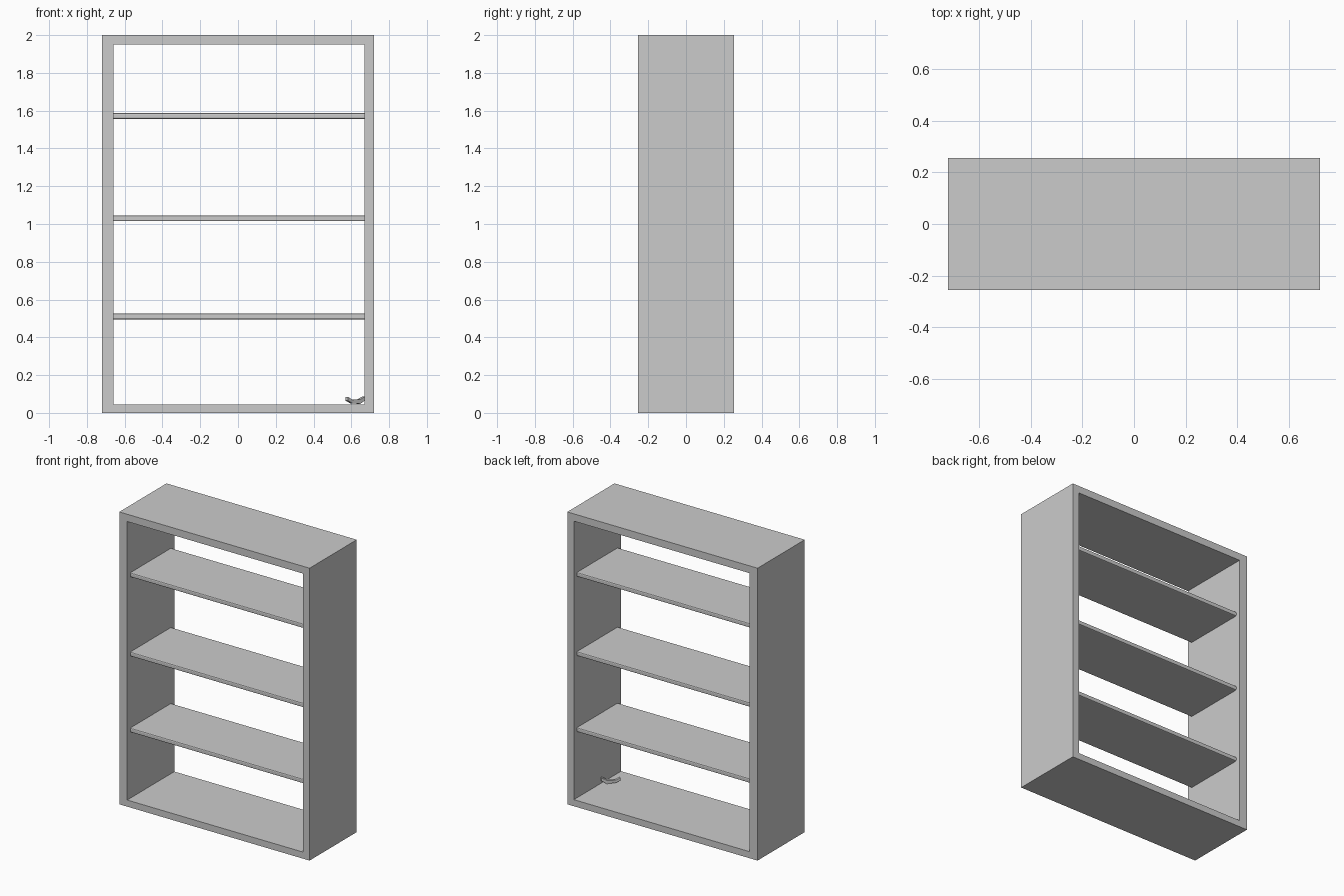
import bpy, bmesh

if "Cube" in bpy.data.objects:
    bpy.data.objects.remove(bpy.data.objects["Cube"])


def add_object(name, bm):
    mesh = bpy.data.meshes.new(name)
    bmesh.ops.recalc_face_normals(bm, faces=bm.faces)
    bm.to_mesh(mesh)
    bm.free()
    obj = bpy.data.objects.new(name, mesh)
    bpy.context.collection.objects.link(obj)
    return obj


def box(name, x, y, z, bevel=0.0):
    """Box from (min, max) pairs, with optional bevelled edges."""
    bm = bmesh.new()
    bmesh.ops.create_cube(bm, size=1)
    for v in bm.verts:
        v.co = [a + (c + 0.5) * (b - a) for c, (a, b) in zip(v.co, (x, y, z))]
    obj = add_object(name, bm)
    if bevel:
        mod = obj.modifiers.new("edge", 'BEVEL')
        mod.width = bevel
        mod.segments = 2
    return obj


DEPTH = (-0.255, 0.255)
INNER = (-0.66, 0.67)

# Outer frame
box("left_side", (-0.72, INNER[0]), DEPTH, (0, 2))
box("right_side", (INNER[1], 0.72), DEPTH, (0, 2))
box("top_panel", INNER, DEPTH, (1.95, 2))
box("bottom_panel", INNER, DEPTH, (0, 0.045))

# Inner shelves, set slightly back from the front and rear edges
for name, low, high in (("lower_shelf", 0.495, 0.525),
                        ("middle_shelf", 1.015, 1.045),
                        ("upper_shelf", 1.557, 1.587)):
    box(name, (INNER[0] - 0.01, INNER[1] + 0.01), (-0.222, 0.222),
        (low, high), bevel=0.007)

# Small bent scrap lying on the bottom panel: sections (x, y, z, radius)
path = [(0.575, -0.11, 0.075, 0.010), (0.60, -0.09, 0.060, 0.009),
        (0.64, -0.055, 0.060, 0.012), (0.668, -0.035, 0.078, 0.010)]
bm = bmesh.new()
rings = [[bm.verts.new((x + a * r * 0.7, y - a * r * 0.7, z + b * r))
          for a, b in ((-1, -1), (1, -1), (1, 1), (-1, 1))]
         for x, y, z, r in path]
for p, q in zip(rings, rings[1:]):
    for i in range(4):
        j = (i + 1) % 4
        bm.faces.new((p[i], p[j], q[j], q[i]))
bm.faces.new(rings[0])
bm.faces.new(rings[-1])
add_object("bent_scrap", bm)
